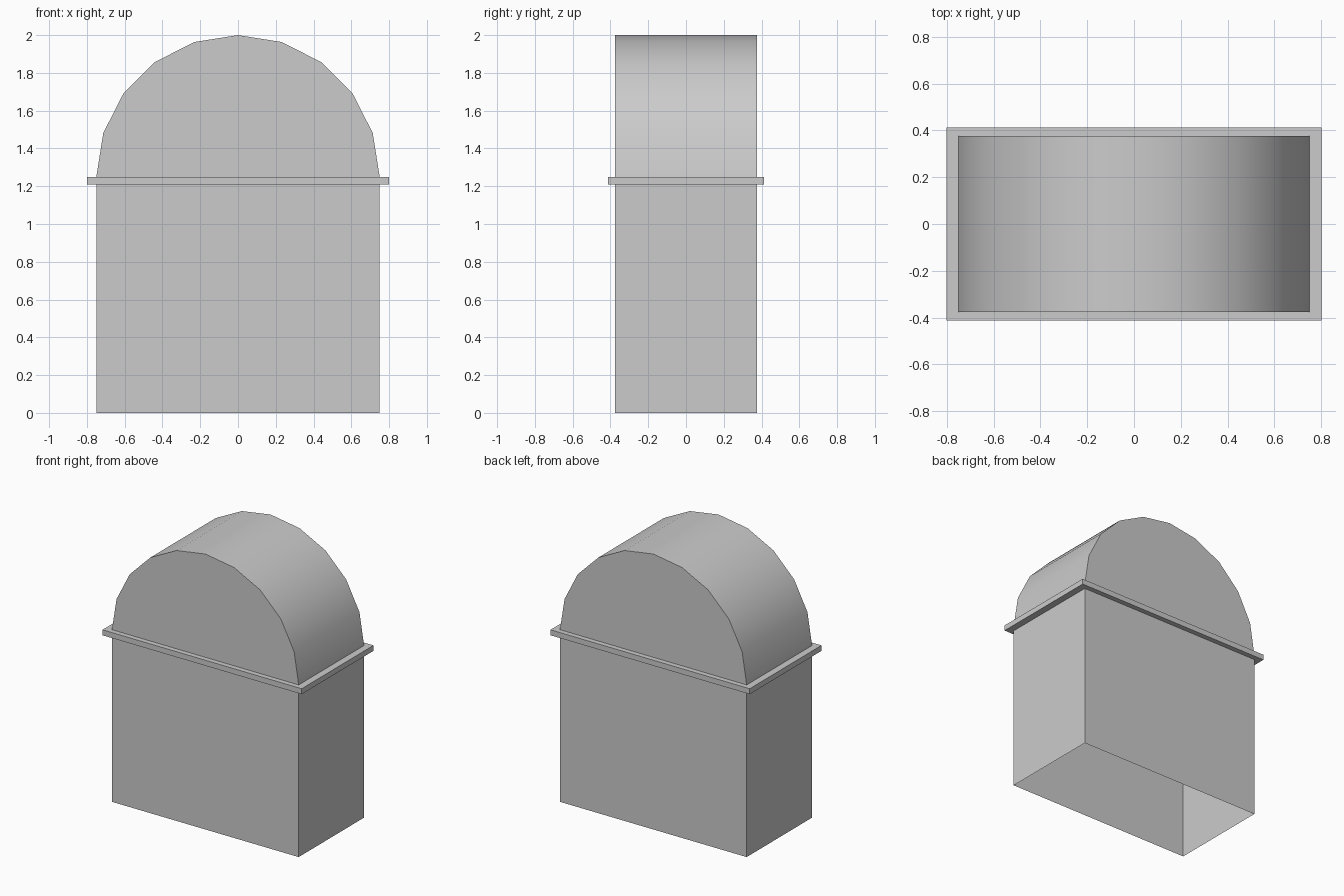
import bpy, bmesh, math

if "Cube" in bpy.data.objects:
    bpy.data.objects.remove(bpy.data.objects["Cube"])

W, D = 0.75, 0.375          # half width / half depth of the body
RIM_Z, TOP_Z = 1.21, 1.25   # underside and top of the rim


def finish(name, bm):
    bmesh.ops.recalc_face_normals(bm, faces=bm.faces)
    mesh = bpy.data.meshes.new(name)
    bm.to_mesh(mesh)
    bm.free()
    obj = bpy.data.objects.new(name, mesh)
    bpy.context.collection.objects.link(obj)
    return obj


def rect_sleeve(name, rings, close=False):
    """Open shell joining rectangular rings given as (half_x, half_y, z)."""
    bm = bmesh.new()
    loops = [[bm.verts.new((sx * hx, sy * hy, z))
              for sx, sy in ((-1, -1), (1, -1), (1, 1), (-1, 1))]
             for hx, hy, z in rings]
    for a, b in zip(loops, loops[1:]):
        for i in range(4):
            j = (i + 1) % 4
            bm.faces.new((a[i], a[j], b[j], b[i]))
    return finish(name, bm)


# Box body: thin walls, open at the bottom
rect_sleeve("body", [(W, D, 0), (W, D, RIM_Z)])

# Projecting rim between body and lid, hollow inside
rx, ry = 0.80, 0.412
rect_sleeve("rim", [(W, D, RIM_Z), (rx, ry, RIM_Z), (rx, ry, TOP_Z), (W, D, TOP_Z)])

# Half-round lid: ten-sided arc with flat ends, open underneath
bm = bmesh.new()
SEG = 10
ends = [[bm.verts.new((W * math.cos(math.pi * i / SEG), y,
                       TOP_Z + W * math.sin(math.pi * i / SEG)))
         for i in range(SEG + 1)] for y in (-D, D)]
for i in range(SEG):
    bm.faces.new((ends[0][i], ends[0][i + 1], ends[1][i + 1], ends[1][i]))
for end in ends:
    bm.faces.new(end)
lid = finish("rounded_lid", bm)

# Smooth the curved lid, keep its end edges sharp
bpy.context.view_layer.objects.active = lid
lid.select_set(True)
bpy.ops.object.shade_smooth_by_angle(angle=math.radians(30))
